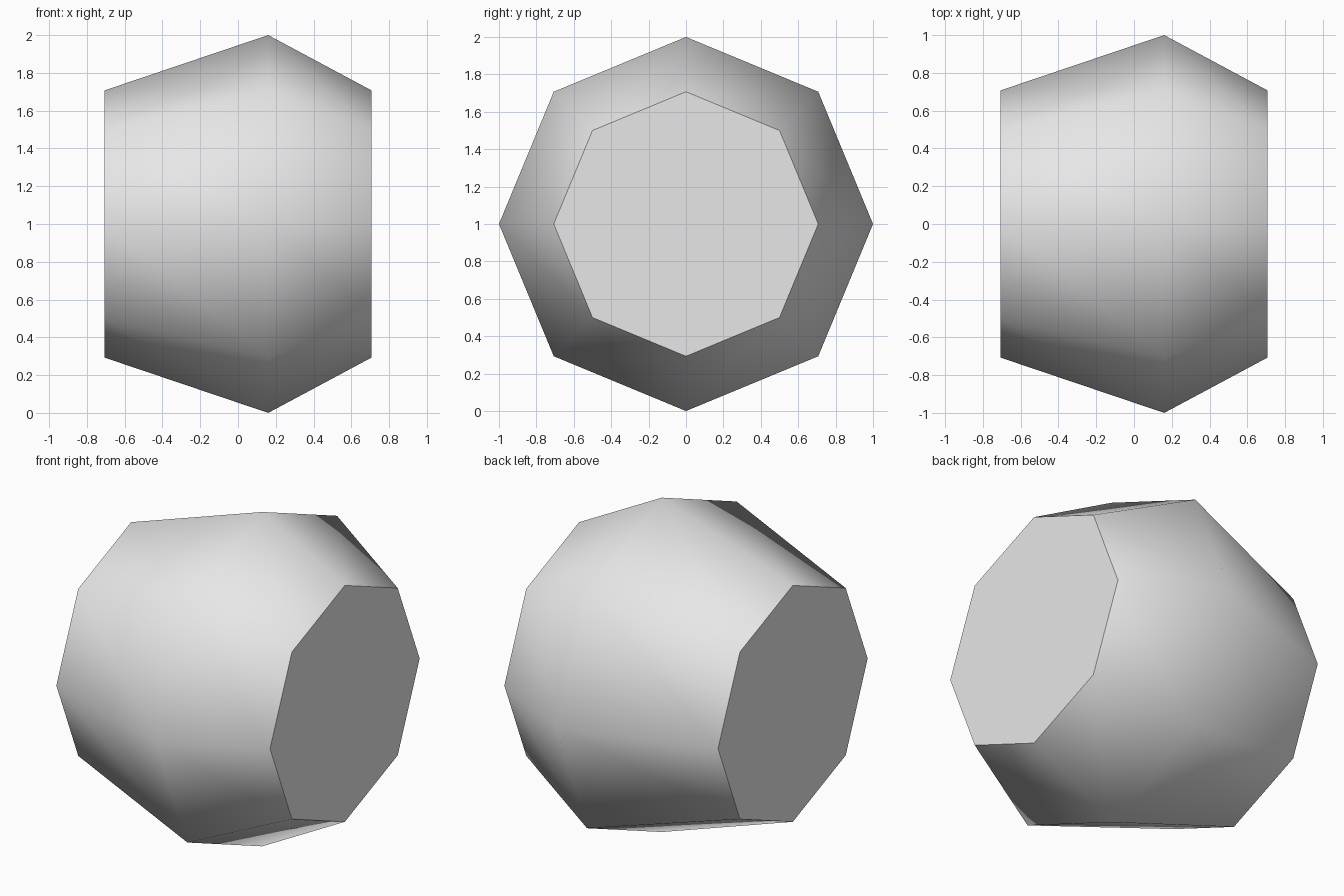
import bpy, bmesh, math

cube = bpy.data.objects.get("Cube")
if cube:
    bpy.data.objects.remove(cube, do_unlink=True)

SIDES = 8
CAP = math.sqrt(0.5)
# (x, radius) of each ring along the barrel
PROFILE = [(-CAP, CAP), (0.16, 1.0), (CAP, CAP)]

# Plain grey material
grey = bpy.data.materials.new("light_grey")
grey.use_nodes = True
colour = (0.8, 0.8, 0.8, 1.0)
grey.diffuse_color = colour
grey.node_tree.nodes["Principled BSDF"].inputs["Base Color"].default_value = colour

# Octagonal barrel turned around the x axis
bm = bmesh.new()
rings = []
for x, radius in PROFILE:
    angles = [math.tau * i / SIDES for i in range(SIDES)]
    rings.append([bm.verts.new((x, radius * math.cos(a), 1 + radius * math.sin(a)))
                  for a in angles])
for a, b in zip(rings, rings[1:]):
    for i in range(SIDES):
        j = (i + 1) % SIDES
        bm.faces.new((a[i], a[j], b[j], b[i]))

# Flat end caps
bm.faces.new(rings[0])
bm.faces.new(rings[-1])
bmesh.ops.recalc_face_normals(bm, faces=bm.faces)

mesh = bpy.data.meshes.new("barrel")
bm.to_mesh(mesh)
bm.free()
mesh.materials.append(grey)
barrel = bpy.data.objects.new("barrel", mesh)
bpy.context.collection.objects.link(barrel)

# Smooth sides, sharp cap rims
bpy.ops.object.select_all(action='DESELECT')
barrel.select_set(True)
bpy.context.view_layer.objects.active = barrel
bpy.ops.object.shade_smooth_by_angle(angle=math.radians(55))
